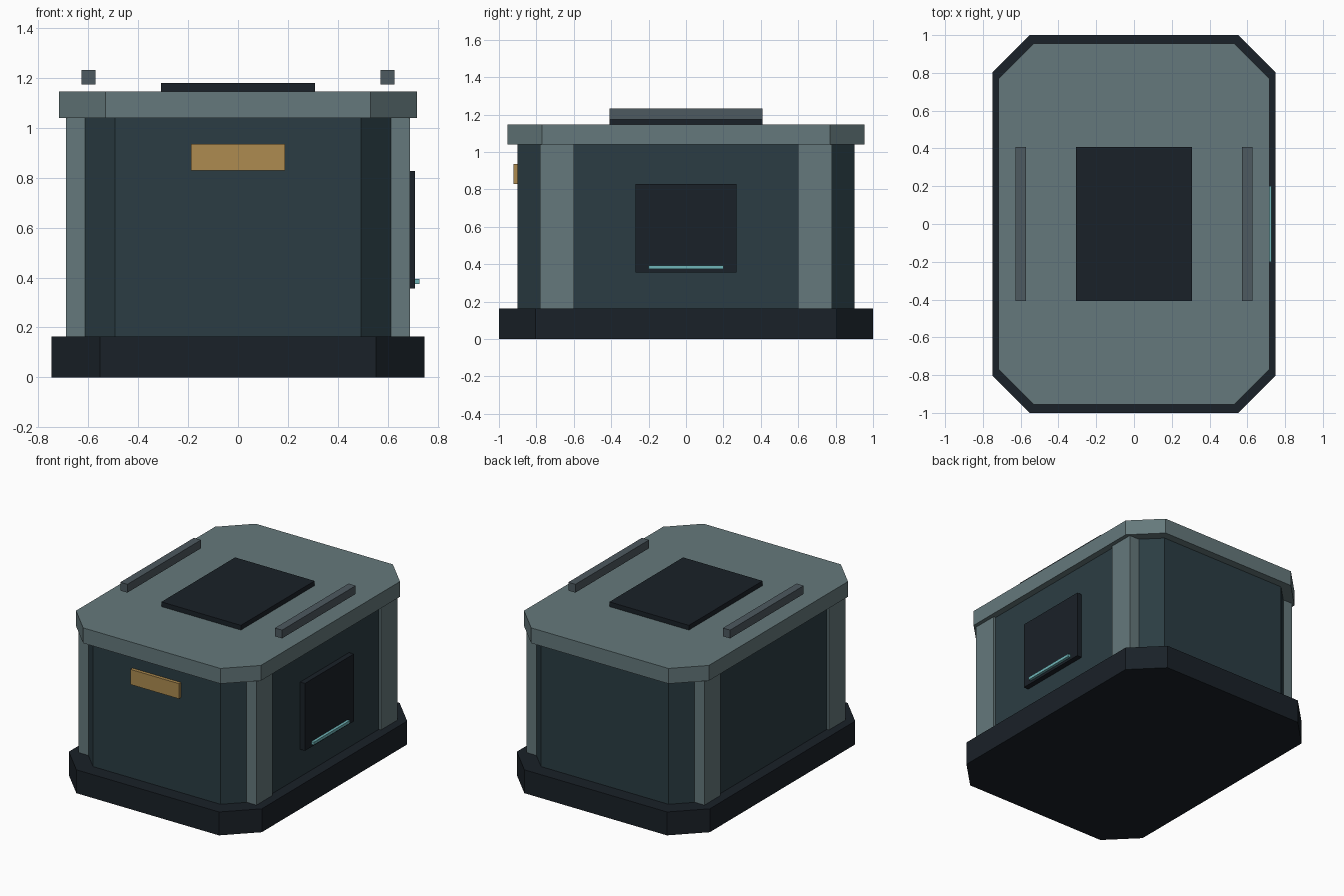
import bpy, bmesh

if "Cube" in bpy.data.objects:
    bpy.data.objects.remove(bpy.data.objects["Cube"])


def material(name, rgb):
    m = bpy.data.materials.new(name)
    m.diffuse_color = (*rgb, 1)
    m.use_nodes = True
    m.node_tree.nodes["Principled BSDF"].inputs["Base Color"].default_value = m.diffuse_color
    return m


DARK = material("dark", (0.010, 0.015, 0.021))
WALL = material("wall", (0.024, 0.046, 0.056))
TRIM = material("trim", (0.13, 0.19, 0.20))
RAIL = material("rail", (0.075, 0.10, 0.115))
BRASS = material("brass", (0.42, 0.26, 0.08))
GLOW = material("glow", (0.16, 0.46, 0.48))


def finish(name, bm, mat):
    bmesh.ops.recalc_face_normals(bm, faces=bm.faces)
    me = bpy.data.meshes.new(name)
    bm.to_mesh(me)
    bm.free()
    me.materials.append(mat)
    ob = bpy.data.objects.new(name, me)
    bpy.context.collection.objects.link(ob)
    return ob


def octagon(name, hx, hy, cut, z0, z1, mat):
    """Prism with a rectangular outline and chamfered corners."""
    outline = []
    for sx, sy in ((1, 1), (-1, 1), (-1, -1), (1, -1)):
        pair = [(sx * hx, sy * (hy - cut)), (sx * (hx - cut), sy * hy)]
        outline += pair if sx * sy > 0 else pair[::-1]
    bm = bmesh.new()
    face = bm.faces.new([bm.verts.new((x, y, z0)) for x, y in outline])
    ext = bmesh.ops.extrude_face_region(bm, geom=[face], use_keep_orig=True)
    top = [v for v in ext["geom"] if isinstance(v, bmesh.types.BMVert)]
    bmesh.ops.translate(bm, verts=top, vec=(0, 0, z1 - z0))
    return finish(name, bm, mat)


def box(name, x, y, z, mat):
    """Box from (min, max) ranges on each axis."""
    bm = bmesh.new()
    bmesh.ops.create_cube(bm, size=1)
    for v in bm.verts:
        v.co = [r[0] if c < 0 else r[1] for c, r in zip(v.co, (x, y, z))]
    return finish(name, bm, mat)


# Stacked chamfered shell
octagon("base", 0.748, 1.0, 0.195, 0, 0.164, DARK)
octagon("body", 0.672, 0.9, 0.178, 0.164, 1.04, WALL)
octagon("lid", 0.717, 0.955, 0.185, 1.04, 1.147, TRIM)

# Corner pillars and top rails
for sx, side in ((-1, "left"), (1, "right")):
    for sy, end in ((-1, "front"), (1, "back")):
        box(f"{end}_{side}_pillar", sorted((sx * 0.60, sx * 0.689)),
            sorted((sy * 0.60, sy * 0.78)), (0.164, 1.04), TRIM)
    box(f"{side}_rail", sorted((sx * 0.572, sx * 0.627)),
        (-0.408, 0.408), (1.174, 1.232), RAIL)

# Top panel, front plaque, side hatch and its light strip
box("top_panel", (-0.308, 0.308), (-0.408, 0.408), (1.147, 1.18), DARK)
box("front_plaque", (-0.188, 0.188), (-0.923, -0.895), (0.83, 0.936), BRASS)
box("side_hatch", (0.665, 0.709), (-0.271, 0.271), (0.356, 0.828), DARK)
box("light_strip", (0.707, 0.728), (-0.2, 0.2), (0.374, 0.394), GLOW)
